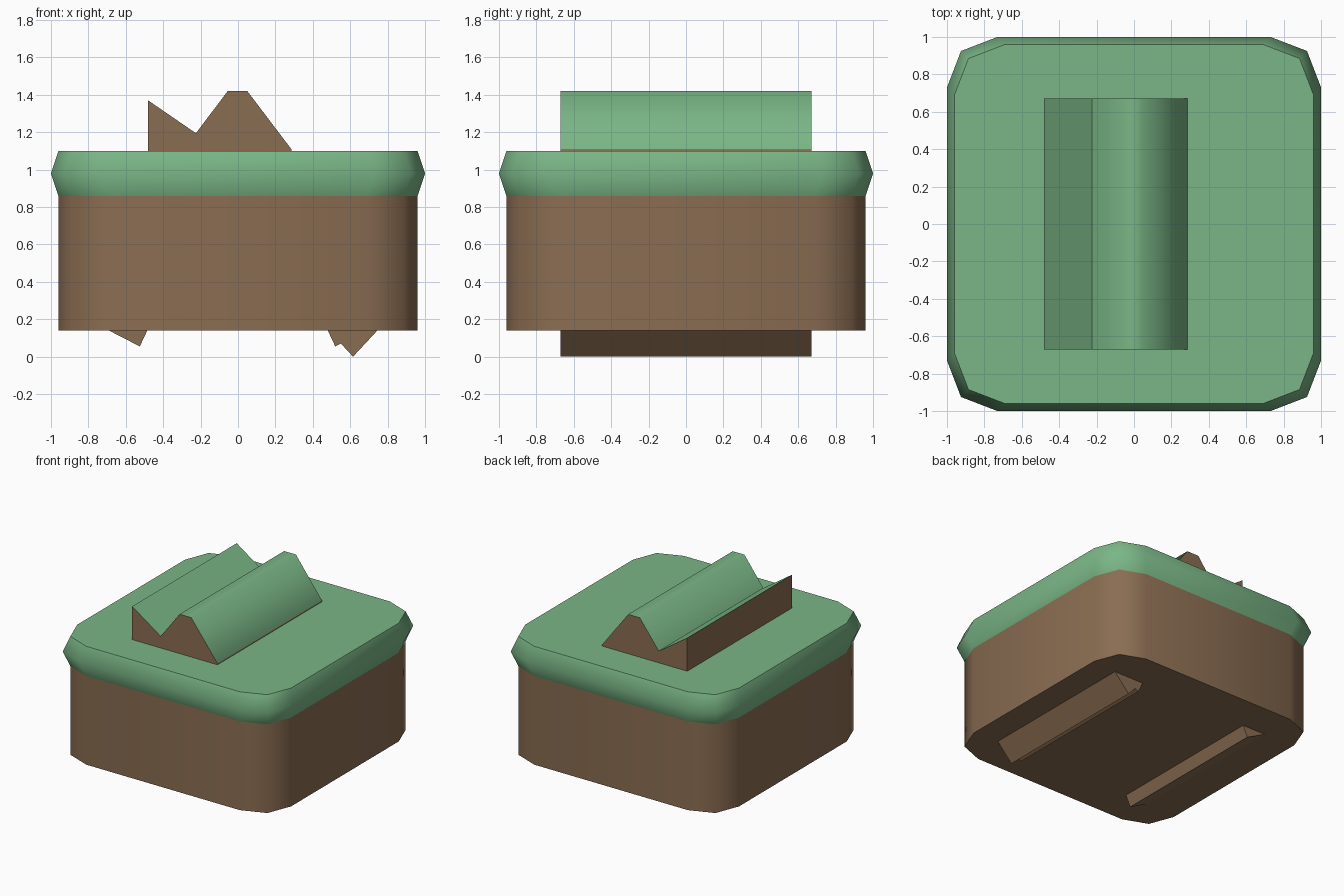
import bpy, bmesh, math

if "Cube" in bpy.data.objects:
    bpy.data.objects.remove(bpy.data.objects["Cube"])


def material(name, rgb):
    m = bpy.data.materials.new(name)
    lin = [((c / 255 + 0.055) / 1.055) ** 2.4 for c in rgb]
    m.diffuse_color = (*lin, 1)
    m.use_nodes = True
    m.node_tree.nodes["Principled BSDF"].inputs["Base Color"].default_value = m.diffuse_color
    return m


GRASS = material("grass green", (122, 182, 134))
DIRT = material("dirt brown", (138, 109, 82))


def ring(bm, half, z):
    # rounded square with two facets per corner
    a, b = half - 0.27, half - 0.075
    quarter = [(half, -a), (half, a), (b, b)]
    pts = []
    for k in range(4):
        c, s = round(math.cos(k * math.pi / 2)), round(math.sin(k * math.pi / 2))
        pts += [(c * x - s * y, s * x + c * y) for x, y in quarter]
    return [bm.verts.new((x, y, z)) for x, y in pts]


def finish(name, bm, mats, angle, rule=None):
    bmesh.ops.recalc_face_normals(bm, faces=bm.faces)
    bm.normal_update()
    if rule:
        for f in bm.faces:
            f.material_index = rule(f)
    me = bpy.data.meshes.new(name)
    bm.to_mesh(me)
    bm.free()
    for m in mats:
        me.materials.append(m)
    ob = bpy.data.objects.new(name, me)
    bpy.context.collection.objects.link(ob)
    bpy.ops.object.select_all(action='DESELECT')
    ob.select_set(True)
    bpy.context.view_layer.objects.active = ob
    bpy.ops.object.shade_smooth_by_angle(angle=math.radians(angle))
    return ob


def stack(name, levels, mat, angle):
    bm = bmesh.new()
    rings = [ring(bm, h, z) for h, z in levels]
    for lo, hi in zip(rings, rings[1:]):
        for i in range(len(lo)):
            j = (i + 1) % len(lo)
            bm.faces.new((lo[i], lo[j], hi[j], hi[i]))
    bm.faces.new(rings[0])
    bm.faces.new(rings[-1])
    return finish(name, bm, [mat], angle)


def ridge(name, profile, mats, rule=None, depth=0.67):
    bm = bmesh.new()
    face = bm.faces.new([bm.verts.new((x, -depth, z)) for x, z in profile])
    out = bmesh.ops.extrude_face_region(bm, geom=[face], use_keep_orig=True)
    for v in out["geom"]:
        if isinstance(v, bmesh.types.BMVert):
            v.co.y = depth
    return finish(name, bm, mats, 60, rule)


# dirt block and overhanging grass cap
stack("dirt_block", [(0.96, 0.14), (0.96, 0.86)], DIRT, 50)
stack("grass_cap", [(0.96, 0.86), (1.0, 0.98), (0.96, 1.10)], GRASS, 50)

# grassy ridge on top: upward faces are grass, walls and ends are dirt
ridge("top_ridge",
      [(-0.48, 1.09), (-0.48, 1.37), (-0.225, 1.195), (-0.055, 1.42),
       (0.05, 1.42), (0.285, 1.11), (0.285, 1.09)],
      [DIRT, GRASS], lambda f: int(f.normal.z > 0.1))

# dirt lumps hanging below
ridge("left_lump", [(-0.69, 0.14), (-0.525, 0.055), (-0.485, 0.14)], [DIRT])
ridge("right_lump", [(0.48, 0.14), (0.52, 0.055), (0.55, 0.07),
                     (0.615, 0.0), (0.745, 0.14)], [DIRT])
